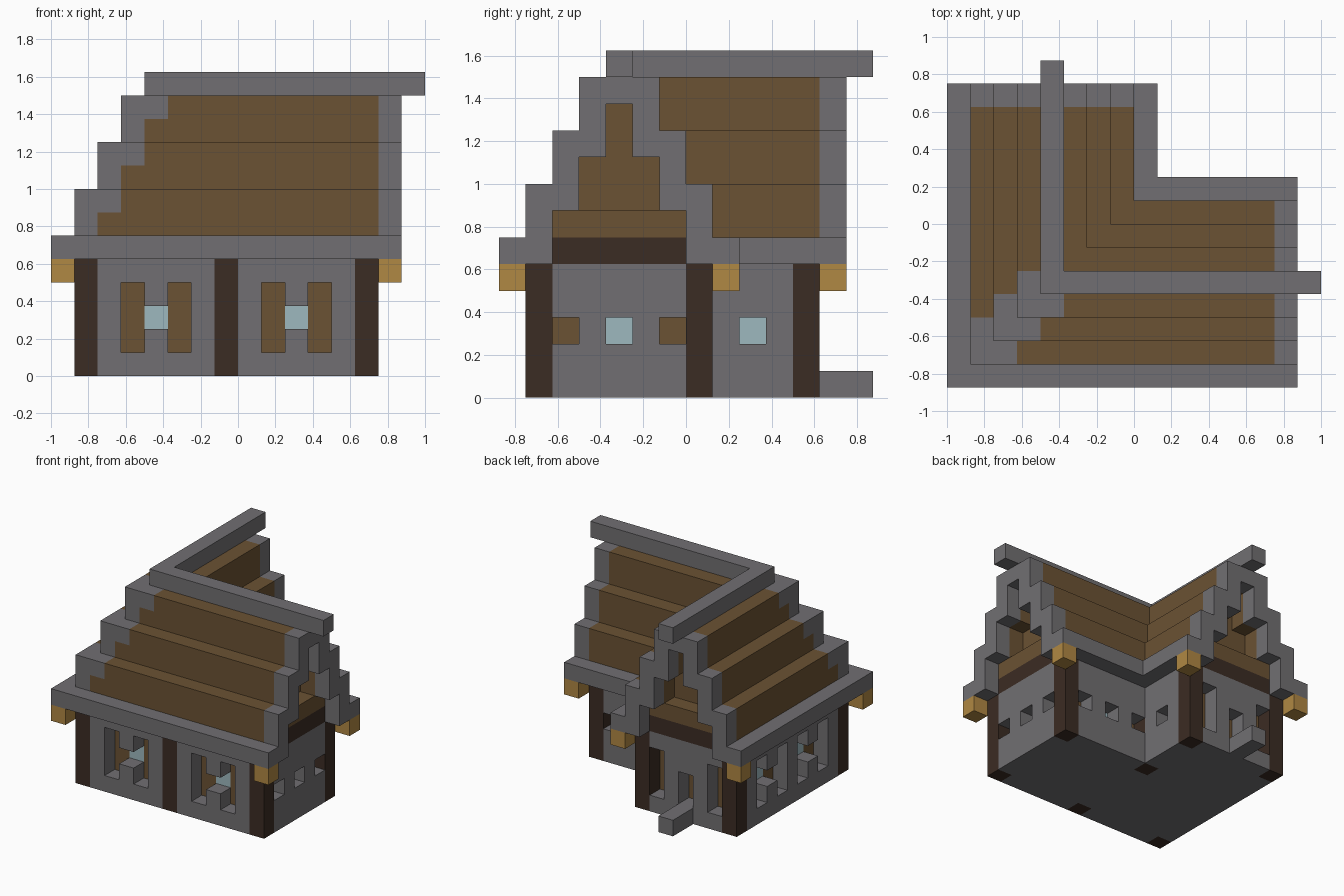
import bpy
import bmesh
from mathutils import Vector

UNIT = 0.125  # edge of one building block

cube = bpy.data.objects.get("Cube")
if cube:
    bpy.data.objects.remove(cube, do_unlink=True)


def material(name, r, g, b):
    mat = bpy.data.materials.new(name)
    mat.use_nodes = True
    mat.diffuse_color = (r, g, b, 1)
    shader = next(n for n in mat.node_tree.nodes if n.type == 'BSDF_PRINCIPLED')
    shader.inputs["Base Color"].default_value = (r, g, b, 1)
    return mat


stone = material("grey stone", 0.165, 0.159, 0.168)
plank = material("brown planks", 0.147, 0.084, 0.033)
timber = material("dark timber", 0.044, 0.025, 0.017)
amber = material("amber", 0.434, 0.246, 0.056)
glass = material("pale blue glass", 0.337, 0.479, 0.521)

PARTS = {
    "stone_walls": stone, "door_step": stone, "roof_trim": stone,
    "ridge_beams": stone, "inner_planks": plank, "roof_planks": plank,
    "gable_planks": plank, "corner_posts": timber, "gable_beams": timber,
    "lanterns": amber, "window_panes": glass,
}
grid = {}  # block position -> part name


def fill(part, x, y, z):
    """Fill the half-open ranges x, y, z with blocks of one part."""
    for i in range(*x):
        for j in range(*y):
            for k in range(*z):
                grid[i, j, k] = part


def recess(i, j, dx, dy, low, high, pane=False):
    """Cut a one-block-deep opening; (dx, dy) points into the house."""
    for k in range(low, high):
        grid.pop((i, j, k), None)
        if pane:
            grid[i + dx, j + dy, k] = "window_panes"


# L-shaped walls with a plank lining behind the openings
fill("stone_walls", (-7, 6), (-6, 1), (0, 5))
fill("stone_walls", (-7, 0), (-6, 5), (0, 5))
fill("inner_planks", (-6, 5), (-5, 0), (1, 5))
fill("inner_planks", (-6, -1), (-5, 4), (1, 5))

# Posts
for i, j in ((-7, -6), (-1, -6), (5, -6), (5, 0), (-1, 0), (-1, 4), (-7, 4)):
    fill("corner_posts", (i, i + 1), (j, j + 1), (0, 5))

# Shuttered windows on the two long walls
for c in (-4, 2):
    for s in (-1, 1):
        recess(c + s, -6, 0, 1, 1, 4)
    recess(c, -6, 0, 1, 2, 3, True)
for c in (-3, 1):
    for s in (-1, 1):
        recess(-7, c + s, 1, 0, 1, 4)
    recess(-7, c, 1, 0, 2, 3, True)

# Small windows on the end gable, courtyard walls
for n in (-2, 0, 2):
    recess(5, -3 + n, -1, 0, 2, 3, n == 0)
    recess(2 + n, 0, 0, -1, 2, 3, n == 0)
recess(-1, 2, -1, 0, 2, 3, True)

# Doorway, side slots and step
recess(-4, 4, 0, -1, 1, 3)
for i in (-6, -2):
    recess(i, 4, 0, -1, 1, 4)
fill("door_step", (-4, -3), (5, 7), (0, 1))

# Stepped roof: level counts inward from the eaves to the ridge
for i in range(-8, 7):
    for j in range(-7, 6):
        a, b = i + 8, j + 7
        level = min(a, b, max(1 - j, -i), 4)
        if level < 0:
            continue
        top = min(6 + 2 * level, 13)
        bottom = max(5, 3 + 2 * level)
        hip = min(a, b) < 4 and abs(a - b) < 2
        for k in range(bottom, top):
            edge = level == 0 or i == 6 or j == 5 or k == 5
            corner = hip and (a == b or k == top - 1)
            part = "roof_trim" if edge or corner else "roof_planks"
            grid[i, j, k] = "ridge_beams" if k == 12 else part
        # Gable infill, set back behind the trim
        if level > 1:
            if i == 4 or j == 3:
                fill("gable_planks", (i, i + 1), (j, j + 1), (6, bottom))
            if i == 5 or j == 4:
                grid[i, j, 5] = "gable_beams"
                grid[i, j, 6] = "gable_planks"

# Projecting ridge ends
grid[7, -3, 12] = "ridge_beams"
grid[-4, 6, 12] = "ridge_beams"

# Lanterns under the eave corners
for i, j in ((-8, -7), (6, -7), (6, 1), (0, 5), (-8, 5)):
    grid[i, j, 4] = "lanterns"


def build(name, mat):
    """Skin the exposed block sides of one part and merge flat faces."""
    bm = bmesh.new()
    for cell, part in grid.items():
        if part != name:
            continue
        centre = Vector(cell) + Vector((0.5, 0.5, 0.5))
        for axis in range(3):
            for sign in (-1, 1):
                n = Vector((0, 0, 0))
                n[axis] = sign
                if tuple(int(c + d) for c, d in zip(cell, n)) in grid:
                    continue
                u = Vector((n.y, n.z, n.x))
                v = n.cross(u)
                ring = (-u - v, u - v, u + v, -u + v)
                bm.faces.new([bm.verts.new((centre + (n + r) / 2) * UNIT)
                              for r in ring])
    bmesh.ops.remove_doubles(bm, verts=bm.verts[:], dist=0.001)
    bmesh.ops.dissolve_limit(bm, angle_limit=0.01, verts=bm.verts[:],
                             edges=bm.edges[:])
    mesh = bpy.data.meshes.new(name)
    bm.to_mesh(mesh)
    bm.free()
    mesh.materials.append(mat)
    bpy.context.collection.objects.link(bpy.data.objects.new(name, mesh))


for name, mat in PARTS.items():
    build(name, mat)
